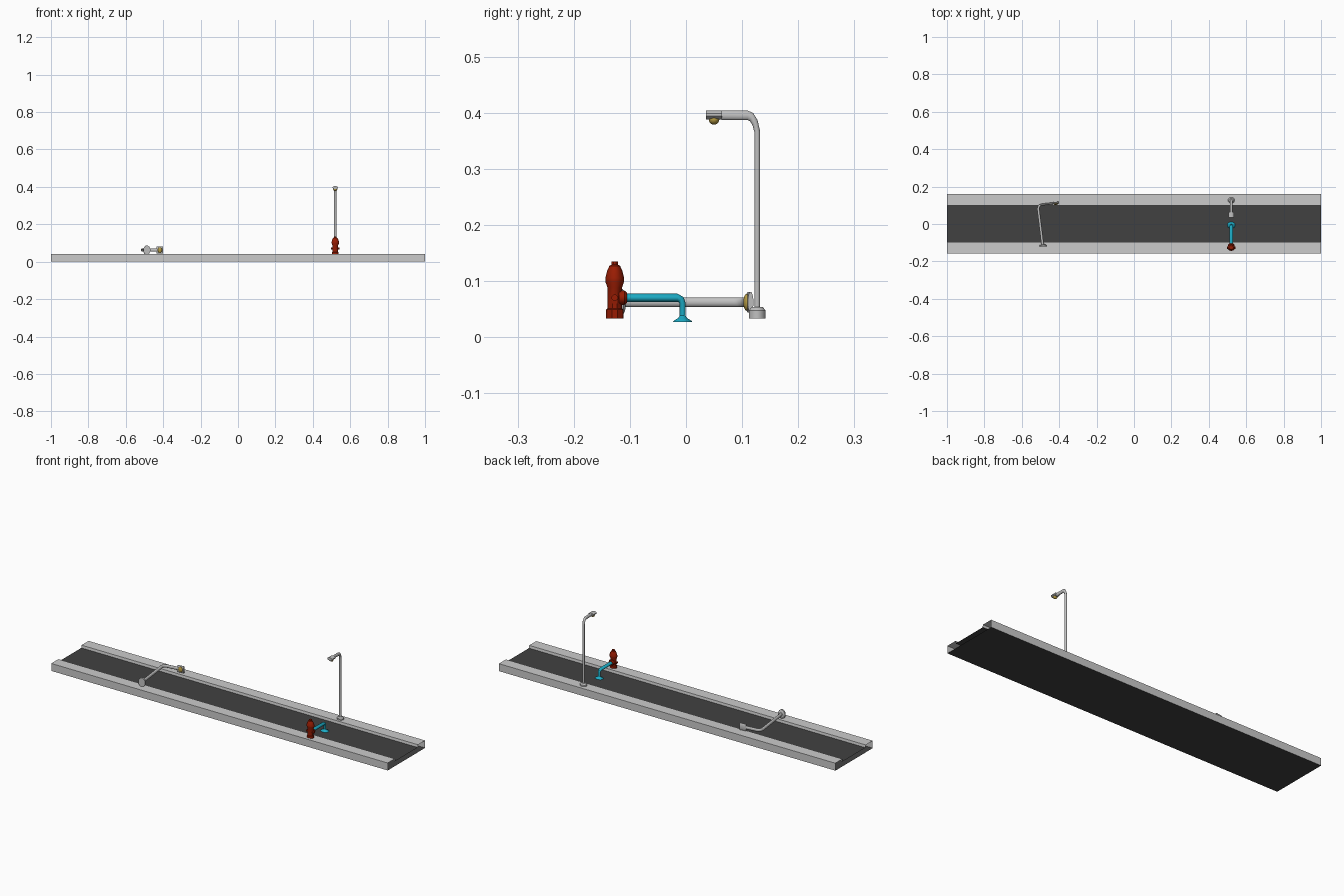
import bpy, bmesh, math
from mathutils import Vector, Matrix

if "Cube" in bpy.data.objects:
    bpy.data.objects.remove(bpy.data.objects["Cube"])


def material(name, color):
    m = bpy.data.materials.new(name)
    m.diffuse_color = (*color, 1)
    m.use_nodes = True
    m.node_tree.nodes["Principled BSDF"].inputs["Base Color"].default_value = m.diffuse_color
    return m


CONCRETE = material("concrete", (0.60, 0.60, 0.60))
GREY = material("lamp grey", (0.53, 0.53, 0.53))
ASPHALT = material("asphalt", (0.053, 0.053, 0.053))
RED = material("hydrant red", (0.32, 0.012, 0.001))
WATER = material("water cyan", (0.012, 0.41, 0.56))
YELLOW = material("bulb yellow", (0.48, 0.34, 0.06))


def finish(name, bm, mat, matrix=Matrix(), closed=True):
    if closed:
        bmesh.ops.recalc_face_normals(bm, faces=bm.faces[:])
    me = bpy.data.meshes.new(name)
    bm.to_mesh(me)
    bm.free()
    me.materials.append(mat)
    ob = bpy.data.objects.new(name, me)
    bpy.context.collection.objects.link(ob)
    ob.matrix_world = matrix
    bpy.context.view_layer.objects.active = ob
    bpy.ops.object.select_all(action='DESELECT')
    ob.select_set(True)
    bpy.ops.object.shade_smooth_by_angle(angle=math.radians(35))


def tube(name, mat, pts, radii, matrix=Matrix(), axis=None, sides=12, flat=1.0):
    """Sweep a ring along a path; axis fixes the ring direction, flat squashes it."""
    bm = bmesh.new()
    pts = [Vector(p) for p in pts]
    rings = []
    for i, (p, r) in enumerate(zip(pts, radii)):
        t = Vector(axis) if axis else (pts[min(i + 1, len(pts) - 1)] - pts[max(i - 1, 0)]).normalized()
        u = Vector((0, 1, 0)) if abs(t.x) > 0.9 else Vector((1, 0, 0))
        v = t.cross(u)
        angles = [2 * math.pi * (k + 0.5) / sides for k in range(sides)]
        rings.append([bm.verts.new(p + r * (math.cos(a) * u + flat * math.sin(a) * v)) for a in angles])
    for a, b in zip(rings, rings[1:]):
        for k in range(sides):
            j = (k + 1) % sides
            bm.faces.new((a[k], a[j], b[j], b[k]))
    bm.faces.new(rings[0])
    bm.faces.new(rings[-1])
    finish(name, bm, mat, matrix)


def turned(name, mat, profile, matrix, sides=12):
    """Upright turned part from (radius, height) pairs."""
    tube(name, mat, [(0, 0, z) for r, z in profile], [r for r, z in profile],
         matrix, (0, 0, 1), sides)


def strip(name, mat, section):
    """Open sheet running the length of the street from a (y, z) section."""
    bm = bmesh.new()
    rows = [[bm.verts.new((x, y, z)) for x in (-1, 1)] for y, z in section]
    for a, b in zip(rows, rows[1:]):
        bm.faces.new((a[0], a[1], b[1], b[0]))
    finish(name, bm, mat, closed=False)


def street_lamp(prefix, matrix):
    wide = matrix @ Matrix.Diagonal((1.2, 1, 1, 1))
    # footing
    turned(prefix + "_base", GREY, [(0.0155, 0), (0.0155, 0.014), (0.010, 0.021), (0.006, 0.021)], wide)
    # pole that bends over into the arm, stretched upwards
    path = [(0, 0.015), (0, 0.333), (-0.004, 0.349), (-0.010, 0.359), (-0.017, 0.362), (-0.064, 0.362)]
    tube(prefix + "_pole", GREY, [(0, y, z / 1.6) for y, z in path], [0.0055] * len(path),
         wide @ Matrix.Diagonal((1, 1, 1.6, 1)))
    # oval lamp head and bulb
    tube(prefix + "_head", GREY, [(0, -0.063, 0.363), (0, -0.091, 0.363)], [0.0145, 0.0145],
         matrix, (0, -1, 0), 12, 0.58)
    bm = bmesh.new()
    bmesh.ops.create_uvsphere(bm, u_segments=12, v_segments=8, radius=0.0095,
                              matrix=Matrix.Translation((0, -0.077, 0.355)))
    finish(prefix + "_bulb", bm, YELLOW, wide)


# underside, raised road surface and sidewalks, all open at the ends
strip("underside", ASPHALT, [(-0.157, 0), (0.16, 0)])
strip("road", ASPHALT, [(-0.097, 0.026), (0.1, 0.026)])
strip("front_sidewalk", CONCRETE, [(-0.157, 0), (-0.157, 0.04), (-0.097, 0.04), (-0.095, 0.026)])
strip("back_sidewalk", CONCRETE, [(0.098, 0.026), (0.1, 0.04), (0.16, 0.04), (0.16, 0)])

# standing lamp, and a shorter fallen lamp lying across the road
street_lamp("standing_lamp", Matrix.Translation((0.52, 0.127, 0.033)))
lying = Matrix(((0, -0.993, -0.12), (0, -0.12, 0.993), (-1, 0, 0))).to_4x4()
street_lamp("fallen_lamp", Matrix.Translation((-0.487, -0.122, 0.062)) @ lying
            @ Matrix.Diagonal((1.32, 1.25, 0.62, 1)))

# hydrant, a little wider across the street's length
here = Matrix.Translation((0.52, -0.127, 0)) @ Matrix.Diagonal((1.25, 1, 1, 1))
turned("hydrant_body", RED, [
    (0.0155, 0.033), (0.0155, 0.049), (0.0130, 0.051), (0.0130, 0.088), (0.0168, 0.099),
    (0.0168, 0.105), (0.0135, 0.118), (0.0095, 0.127), (0.006, 0.129), (0.006, 0.135)], here, 10)
tube("hydrant_nozzle", RED, [(0, 0.008, 0.07), (0, 0.017, 0.07), (0, 0.0215, 0.07)],
     [0.0135, 0.0135, 0.010], here, (0, 1, 0))
for name, s in (("left", -1), ("right", 1)):
    tube("hydrant_cap_" + name, RED, [(s * 0.008, 0, 0.07), (s * 0.018, 0, 0.07)],
         [0.006, 0.006], here, (s, 0, 0), 8)

# jet of water that bends down and splashes on the road
tube("water_jet", WATER,
     [(0, 0.016, 0.07), (0, 0.112, 0.07), (0, 0.118, 0.067), (0, 0.121, 0.06), (0, 0.121, 0.03)],
     [0.0075, 0.0075, 0.0065, 0.0055, 0.0055], here)
turned("water_splash", WATER, [(0.0175, 0.027), (0.0165, 0.029), (0.008, 0.034), (0.0055, 0.038)],
       here @ Matrix.Translation((0, 0.121, 0)))
